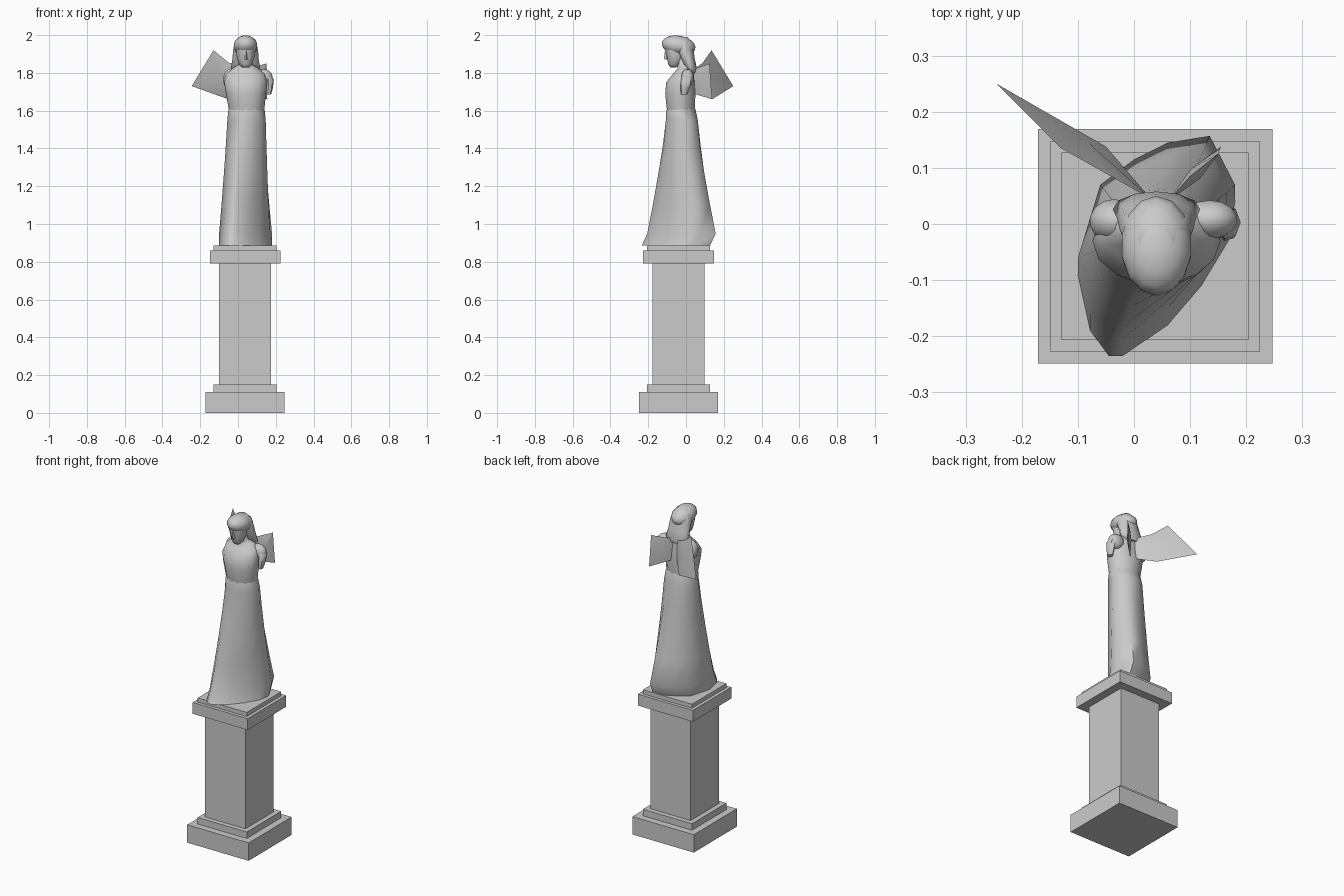
import bpy, bmesh, math
from mathutils import Vector

old = bpy.data.objects.get("Cube")
if old:
    bpy.data.objects.remove(old)

stone = bpy.data.materials.new("grey stone")
stone.use_nodes = True
colour = (0.6, 0.6, 0.6, 1)
stone.diffuse_color = colour
stone.node_tree.nodes["Principled BSDF"].inputs["Base Color"].default_value = colour


def finish(name, bm, smooth=True, angle=50):
    bmesh.ops.recalc_face_normals(bm, faces=bm.faces)
    mesh = bpy.data.meshes.new(name)
    bm.to_mesh(mesh)
    bm.free()
    mesh.materials.append(stone)
    obj = bpy.data.objects.new(name, mesh)
    bpy.context.collection.objects.link(obj)
    if smooth:
        bpy.ops.object.select_all(action="DESELECT")
        obj.select_set(True)
        bpy.context.view_layer.objects.active = obj
        bpy.ops.object.shade_smooth_by_angle(angle=math.radians(angle))
    return obj


def loft(name, rings, angle=50):
    """Skin a stack of equal-length point rings and cap both ends."""
    bm = bmesh.new()
    loops = [[bm.verts.new(p) for p in ring] for ring in rings]
    n = len(loops[0])
    for a, b in zip(loops, loops[1:]):
        for i in range(n):
            j = (i + 1) % n
            bm.faces.new((a[i], a[j], b[j], b[i]))
    bm.faces.new(loops[0][::-1])
    bm.faces.new(loops[-1])
    return finish(name, bm, True, angle)


def oval(cx, cy, z, rx, ry, n=14):
    turns = [math.tau * i / n for i in range(n)]
    return [(cx + rx * math.cos(t), cy + ry * math.sin(t), z) for t in turns]


def slab(name, half, low, high):
    bm = bmesh.new()
    bmesh.ops.create_cube(bm, size=1)
    for v in bm.verts:
        v.co = (0.0375 + v.co.x * 2 * half, -0.04 + v.co.y * 2 * half,
                low if v.co.z < 0 else high)
    finish(name, bm, False)


def ellipsoid(name, centre, radii, tilt=0):
    bm = bmesh.new()
    bmesh.ops.create_uvsphere(bm, u_segments=14, v_segments=9, radius=1)
    c, s = math.cos(tilt), math.sin(tilt)
    for v in bm.verts:
        x, y, z = (a * r for a, r in zip(v.co, radii))
        v.co = Vector(centre) + Vector((x, y * c - z * s, y * s + z * c))
    return finish(name, bm)


def wing(name, outline, ridge, thickness):
    """Thin pointed plate, thickest at a ridge point on each side."""
    bm = bmesh.new()
    edge = [bm.verts.new(p) for p in outline]
    a, b, c = (Vector(outline[i]) for i in (0, 2, 3))
    normal = (b - a).cross(c - a).normalized() * thickness
    for side in (1, -1):
        peak = bm.verts.new(Vector(ridge) + normal * side)
        for i in range(len(edge)):
            bm.faces.new((edge[i - 1], edge[i], peak))
    finish(name, bm, True, 20)


# Pedestal
for name, half, low, high in (
        ("pedestal_base", 0.209, 0, 0.11), ("pedestal_step", 0.167, 0.11, 0.15),
        ("pedestal_column", 0.137, 0.15, 0.79), ("pedestal_cap", 0.187, 0.79, 0.86),
        ("pedestal_top", 0.167, 0.86, 0.885)):
    slab(name, half, low, high)

# Skirt: an oval waist widening into a slanted hem
hem = [(.18, .07), (.135, .157), (.06, .145), (0, .115), (-.06, .07), (-.1, -.06),
       (-.078, -.16), (-.045, -.205), (-.02, -.205), (.06, -.15), (.12, -.08), (.168, 0)]


def skirt_ring(z, flare, shift=0):
    ring = []
    for x, y in hem:
        t = math.atan2(y + 0.025, x - 0.045)
        wx, wy = 0.045 + 0.103 * math.cos(t), -0.023 + 0.083 * math.sin(t)
        ring.append((wx + (x - wx) * flare, wy + (y - wy) * flare + shift, z))
    return ring


loft("skirt", [skirt_ring(.885, 1, -.03), skirt_ring(.95, 1), skirt_ring(1.1, .72),
               skirt_ring(1.27, .43), skirt_ring(1.42, .2), skirt_ring(1.55, .03),
               oval(.045, -.026, 1.6, .097, .078, 12),
               oval(.045, -.026, 1.625, .085, .07, 12)], 60)

# Torso with neck
loft("torso", [oval(*r) for r in (
    (.045, -.026, 1.58, .088, .072), (.045, -.028, 1.62, .096, .077),
    (.042, -.03, 1.69, .106, .082), (.04, -.03, 1.75, .114, .077),
    (.04, -.014, 1.795, .104, .056), (.04, -.002, 1.825, .068, .042),
    (.04, -.015, 1.845, .036, .036), (.04, -.035, 1.9, .036, .036))], 60)

# Broken arms
ellipsoid("right_arm_stump", (-.035, .005, 1.765), (.045, .04, .058))
ellipsoid("left_shoulder", (.135, .008, 1.775), (.05, .035, .045))
loft("left_arm_stump", [oval(*r, n=7) for r in (
    (.162, -.01, 1.685, .013, .016), (.165, -.005, 1.72, .02, .026),
    (.167, .003, 1.765, .023, .03), (.145, .01, 1.81, .014, .018))])

# Head, bowed forward
loft("face", [oval(*r, n=12) for r in (
    (.04, -.068, 1.828, .016, .014), (.04, -.06, 1.845, .034, .034),
    (.04, -.055, 1.88, .046, .046), (.04, -.06, 1.92, .05, .05),
    (.04, -.06, 1.96, .05, .055))], 60)
loft("nose", [oval(*r, n=5) for r in (
    (.04, -.103, 1.872, .009, .012), (.04, -.103, 1.88, .009, .014),
    (.04, -.106, 1.915, .005, .006))])
ellipsoid("hair_cap", (.04, -.039, 1.944), (.064, .09, .053), math.radians(-10))

# Hair falling behind the neck and beside the face
loft("hair_fall", [oval(*r, n=12) for r in (
    (.04, .034, 1.8, .05, .018), (.04, .026, 1.825, .078, .032),
    (.04, .01, 1.87, .07, .037), (.04, -.008, 1.92, .066, .048),
    (.04, -.02, 1.965, .056, .05), (.04, -.028, 1.99, .03, .036))], 60)

# Wings: the right one spread, the left one broken short
wing("right_wing", [(.03, .045, 1.82), (-.05, .09, 1.855), (-.13, .135, 1.92),
                    (-.245, .25, 1.73), (-.05, .138, 1.66), (.03, .045, 1.69)],
     (-.085, .13, 1.76), .014)
wing("left_wing", [(.06, .04, 1.82), (.1, .085, 1.835), (.15, .125, 1.85),
                   (.155, .138, 1.66), (.06, .04, 1.69)],
     (.11, .09, 1.76), .012)
